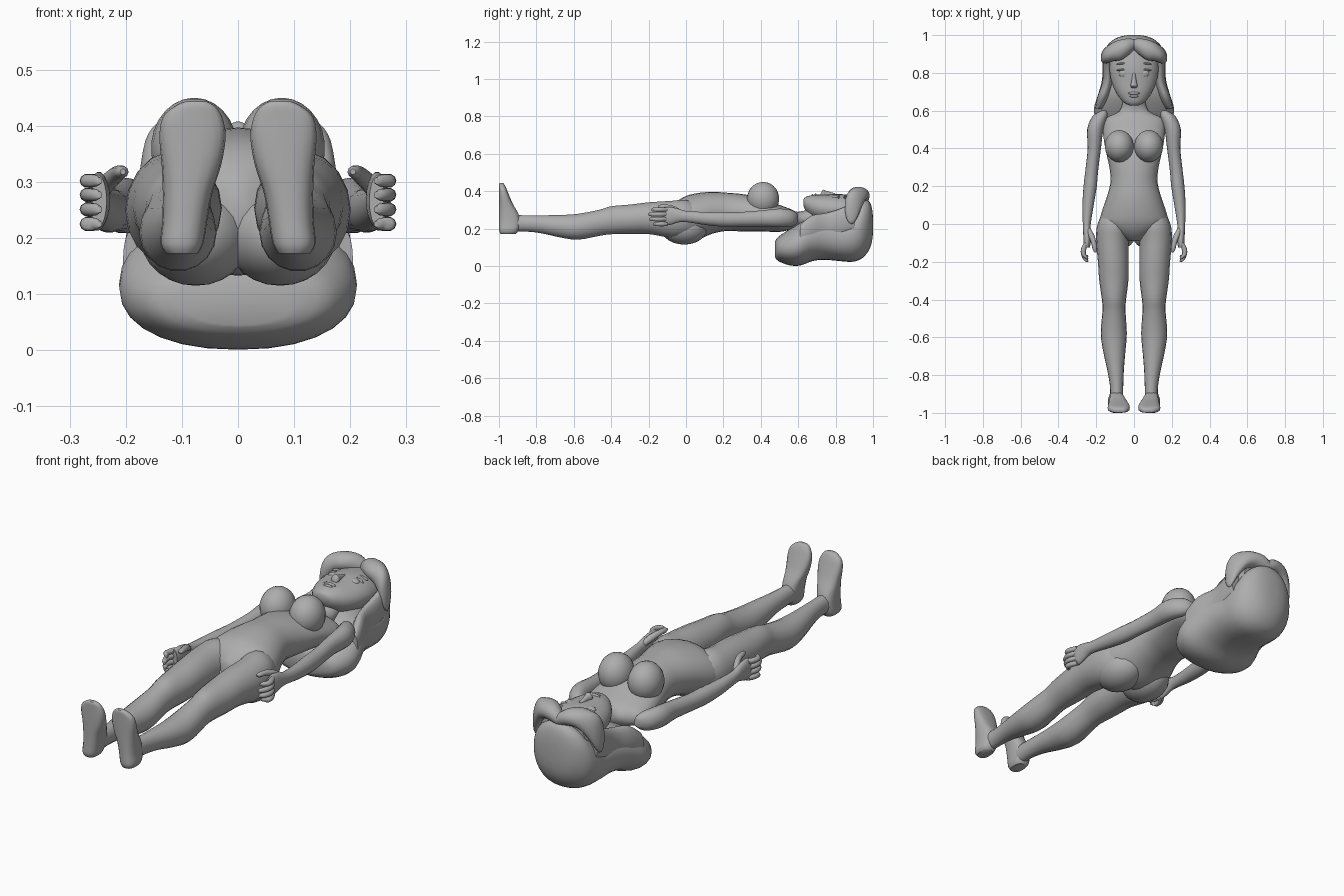
import bpy, bmesh, math
from mathutils import Vector, Matrix

grey = bpy.data.materials.new("plain_grey")
grey.diffuse_color = (0.42, 0.42, 0.42, 1)


def finish(name, bm, mirror, angle=50):
    bmesh.ops.recalc_face_normals(bm, faces=bm.faces)
    me = bpy.data.meshes.new(name)
    bm.to_mesh(me)
    bm.free()
    me.materials.append(grey)
    ob = bpy.data.objects.new(name, me)
    bpy.context.collection.objects.link(ob)
    if mirror:
        ob.modifiers.new("mirror", 'MIRROR').use_mirror_merge = False
    bpy.ops.object.select_all(action='DESELECT')
    ob.select_set(True)
    bpy.context.view_layer.objects.active = ob
    bpy.ops.object.shade_smooth_by_angle(angle=math.radians(angle))
    return ob


def smooth_rows(rows, steps):
    """Catmull-Rom interpolation between cross-sections."""
    out = []
    for i in range(len(rows) - 1):
        p0, p1 = rows[max(i - 1, 0)], rows[i]
        p2, p3 = rows[i + 1], rows[min(i + 2, len(rows) - 1)]
        for s in range(steps):
            t = s / steps
            out.append([0.5 * (2 * b + (c - a) * t + (2 * a - 5 * b + 4 * c - d) * t * t
                               + (3 * b - a - 3 * c + d) * t ** 3)
                        for a, b, c, d in zip(p0, p1, p2, p3)])
    return out + [list(rows[-1])]


def loft(name, rows, axis='y', mirror=False, sides=18, steps=3, power=1.0):
    """Rows: position on axis, two centre coordinates, two radii."""
    bm = bmesh.new()
    rings = []
    for p, u, v, ru, rv in smooth_rows(rows, steps):
        ring = []
        for k in range(sides):
            a = 2 * math.pi * k / sides
            c, s = math.cos(a), math.sin(a)
            cu = u + ru * math.copysign(abs(c) ** power, c)
            cv = v + rv * math.copysign(abs(s) ** power, s)
            co = {'x': (p, cu, cv), 'y': (cu, p, cv), 'z': (cu, cv, p)}[axis]
            ring.append(bm.verts.new(co))
        rings.append(ring)
    for a, b in zip(rings, rings[1:]):
        for k in range(sides):
            n = (k + 1) % sides
            bm.faces.new((a[k], a[n], b[n], b[k]))
    bm.faces.new(rings[0])
    bm.faces.new(rings[-1])
    return finish(name, bm, mirror)


def ball(name, centre, radii, mirror=False, tilt=0.0, seg=18):
    bm = bmesh.new()
    m = (Matrix.Translation(centre) @ Matrix.Rotation(tilt, 4, 'Z')
         @ Matrix.Diagonal((*radii, 1)))
    bmesh.ops.create_uvsphere(bm, u_segments=seg, v_segments=seg * 2 // 3, radius=1, matrix=m)
    return finish(name, bm, mirror)


# Torso and neck
loft("torso", [
    (-.09, 0, .25, .03, .05), (-.05, 0, .255, .11, .09), (0, 0, .255, .178, .12),
    (.06, 0, .265, .172, .125), (.14, 0, .285, .145, .112), (.22, 0, .29, .125, .102),
    (.3, 0, .285, .13, .1), (.4, 0, .275, .152, .09), (.5, 0, .255, .165, .072),
    (.56, 0, .25, .15, .055), (.6, 0, .245, .075, .045), (.68, 0, .26, .055, .05)], sides=24)
ball("chest", (.078, .412, .36), (.077, .086, .09), True, seg=20)
ball("seat_muscle", (.075, -.01, .205), (.1, .125, .09), True, seg=20)
ball("navel", (0, .2, .388), (.008, .01, .006), seg=8)

# Legs
loft("leg", [
    (.07, .1, .255, .06, .07), (0, .108, .255, .085, .1), (-.08, .115, .25, .086, .1),
    (-.2, .11, .256, .081, .086), (-.3, .107, .25, .077, .08), (-.4, .106, .245, .064, .076),
    (-.46, .106, .232, .061, .071), (-.58, .107, .21, .069, .07), (-.68, .104, .214, .058, .06),
    (-.78, .097, .224, .043, .048), (-.86, .092, .228, .035, .044),
    (-.92, .092, .228, .034, .045), (-.96, .094, .225, .032, .04)], mirror=True)

# Feet stand upright with flat soles
loft("foot", [
    (.172, .1, -.95, .028, .042), (.19, .1, -.948, .038, .052), (.23, .095, -.942, .04, .058),
    (.28, .09, -.948, .044, .052), (.33, .083, -.962, .053, .038), (.38, .081, -.973, .059, .027),
    (.415, .081, -.98, .053, .02), (.435, .077, -.985, .036, .015),
    (.443, .075, -.987, .02, .01)], axis='z', mirror=True, power=.75)

# Arms and hands
loft("arm", [
    (.6, .16, .255, .015, .02), (.57, .18, .255, .04, .043), (.5, .205, .258, .043, .05),
    (.4, .21, .255, .035, .043), (.28, .224, .25, .034, .039), (.2, .232, .25, .035, .04),
    (.1, .243, .255, .03, .035), (0, .25, .265, .021, .03), (-.04, .249, .27, .02, .037),
    (-.09, .248, .268, .02, .05), (-.125, .25, .266, .016, .047)], mirror=True)
for i, (z, tip) in enumerate([(.225, -.175), (.251, -.195), (.277, -.2), (.302, -.185)]):
    loft(f"finger_{i + 1}", [
        (-.1, .252, z, .013, .012), (-.13, .266, z, .014, .013), (-.16, .268, z, .013, .012),
        (tip + .01, .256, z, .012, .011), (tip, .248, z, .006, .006)],
        mirror=True, sides=10, steps=2)
loft("thumb", [
    (-.02, .244, .282, .012, .014), (-.06, .226, .305, .016, .016), (-.1, .213, .316, .014, .013),
    (-.135, .207, .318, .012, .011), (-.15, .205, .318, .005, .005)],
    mirror=True, sides=10, steps=2)

# Head and facial features
loft("head", [
    (.628, 0, .34, .025, .018), (.645, 0, .33, .056, .042), (.69, 0, .315, .092, .066),
    (.75, 0, .308, .118, .074), (.83, 0, .3, .13, .085), (.93, 0, .28, .12, .09)], sides=24)
loft("nose", [
    (.72, 0, .378, .012, .01), (.733, 0, .386, .02, .022), (.75, 0, .384, .014, .018),
    (.8, 0, .376, .008, .012)], sides=12)
ball("upper_lip", (0, .692, .377), (.032, .008, .011), seg=12)
ball("lower_lip", (0, .677, .373), (.026, .008, .012), seg=12)
ball("eye", (.056, .797, .363), (.025, .023, .017), True, seg=14)
ball("eyelid", (.058, .818, .363), (.034, .007, .016), True, -.12, 12)
ball("eyebrow", (.058, .85, .366), (.036, .006, .01), True, -.1, 12)

# Hair: long back mass and swept fringe with a centre parting
loft("back_hair", [
    (.477, 0, .09, .1, .045), (.495, 0, .092, .16, .066), (.55, 0, .1, .2, .095),
    (.61, 0, .118, .212, .115), (.68, 0, .148, .192, .12), (.75, 0, .155, .172, .122),
    (.83, 0, .148, .163, .122), (.89, 0, .165, .16, .142), (.94, 0, .195, .145, .155),
    (.975, 0, .215, .11, .135), (.993, 0, .22, .07, .095), (1, 0, .22, .03, .04)],
    sides=28, power=.9)
loft("fringe", [
    (-.005, .952, .362, .026, .03), (.03, .938, .378, .044, .038), (.07, .922, .382, .054, .042),
    (.11, .912, .37, .05, .05), (.145, .895, .335, .045, .07), (.165, .885, .3, .034, .075),
    (.175, .88, .28, .015, .04)], axis='x', mirror=True)
loft("side_lock", [
    (.61, .185, .16, .02, .06), (.67, .165, .2, .03, .07), (.75, .14, .215, .028, .07),
    (.83, .14, .235, .026, .075), (.9, .145, .27, .02, .08)], mirror=True)
